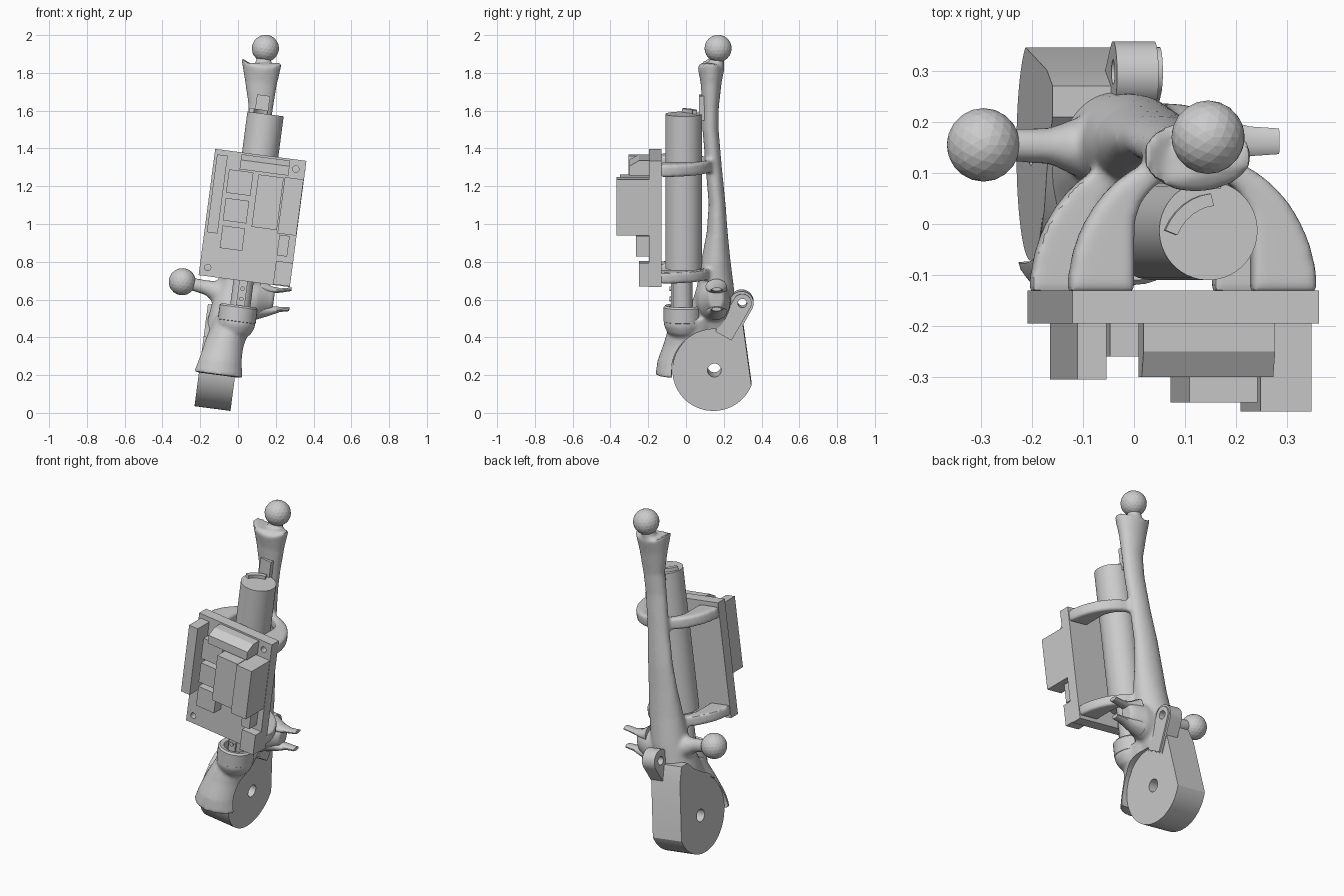
import bpy, bmesh
from math import sin, cos, pi, radians
from mathutils import Vector, Matrix

if "Cube" in bpy.data.objects:
    bpy.data.objects.remove(bpy.data.objects["Cube"])

TILT = radians(7.5)          # the whole assembly leans to the right
CX = -0.062                  # shared axis of actuator, cup and board
parts = []


def make(name, bm, smooth=None):
    bmesh.ops.recalc_face_normals(bm, faces=bm.faces)
    me = bpy.data.meshes.new(name)
    bm.to_mesh(me)
    bm.free()
    ob = bpy.data.objects.new(name, me)
    bpy.context.collection.objects.link(ob)
    parts.append(ob)
    if smooth:
        shade(ob, smooth)
    return ob


def select(ob):
    bpy.ops.object.select_all(action='DESELECT')
    ob.select_set(True)
    bpy.context.view_layer.objects.active = ob


def shade(ob, angle):
    select(ob)
    bpy.ops.object.shade_smooth_by_angle(angle=radians(angle))


def apply_all(ob):
    select(ob)
    for m in list(ob.modifiers):
        bpy.ops.object.modifier_apply(modifier=m.name)


def cut(ob, cutter):
    m = ob.modifiers.new("cut", 'BOOLEAN')
    m.operation, m.object, m.solver = 'DIFFERENCE', cutter, 'EXACT'
    apply_all(ob)
    cutter.hide_render = True
    parts.remove(cutter)
    bpy.data.objects.remove(cutter)


def bridge(bm, rings):
    n = len(rings[0])
    for a, b in zip(rings, rings[1:]):
        for i in range(n):
            bm.faces.new((a[i], a[(i + 1) % n], b[(i + 1) % n], b[i]))
    bm.faces.new(rings[0][::-1])
    bm.faces.new(rings[-1])


def loft(bm, axis, sections, n=24):
    """Ellipses (t, c1, c2, r1, r2[, end lift]) stacked along axis Z or X."""
    rings = []
    for t, c1, c2, r1, r2, *lift in sections:
        ring = []
        for i in range(n):
            a = 2 * pi * (i + .5) / n
            u, v = c1 + r1 * cos(a), c2 + r2 * sin(a)
            w = t + (lift[0] * cos(a) ** 2 if lift else 0)
            ring.append(bm.verts.new((u, v, w) if axis == 'Z' else (w, u, v)))
        rings.append(ring)
    bridge(bm, rings)


def prism(bm, axis, pts, lo, hi):
    bridge(bm, [[bm.verts.new((p, q, h) if axis == 'Z' else (h, p, q)) for p, q in pts]
                for h in (lo, hi)])


def rod(name, axis, c1, c2, r, lo, hi, n=32):
    bm = bmesh.new()
    loft(bm, axis, [(lo, c1, c2, r, r), (hi, c1, c2, r, r)], n)
    return make(name, bm, 35)


def box(name, x, z, w, h, y0, y1, chamfer=0):
    bm = bmesh.new()
    c = chamfer
    prism(bm, 'X', [(y1, z - h / 2), (y1, z + h / 2), (y0 + c, z + h / 2),
                    (y0, z + h / 2 - c * .6), (y0, z - h / 2)] if c else
          [(y1, z - h / 2), (y1, z + h / 2), (y0, z + h / 2), (y0, z - h / 2)],
          x - w / 2, x + w / 2)
    return make(name, bm)


def ball(name, pos):
    bm = bmesh.new()
    bmesh.ops.create_icosphere(bm, subdivisions=3, radius=.072, matrix=Matrix.Translation(pos))
    return make(name, bm)


# organic frame: spine, front skirt, ball arm, clip root, brackets
bm = bmesh.new()
loft(bm, 'Z', [(.34, -.135, .13, .098, .17), (.42, -.13, .13, .1, .16), (.52, -.11, .135, .108, .125),
               (.65, -.09, .155, .108, .1), (.8, -.085, .158, .1, .078), (.95, -.088, .165, .088, .056),
               (1.1, -.09, .165, .077, .045), (1.3, -.09, .147, .066, .043), (1.5, -.09, .13, .064, .043),
               (1.62, -.092, .13, .066, .044), (1.75, -.108, .133, .086, .056),
               (1.83, -.12, .133, .11, .072, .04)])
loft(bm, 'Z', [(.185, -.129, -.035, .138, .127), (.26, -.128, -.03, .122, .122),
               (.35, -.12, 0, .108, .12), (.42, -.105, .03, .1, .13), (.5, -.09, .06, .095, .12)])
loft(bm, 'X', [(-.1, .15, .59, .09, .11), (-.19, .15, .615, .06, .065),
               (-.25, .153, .635, .036, .04), (-.36, .155, .648, .032, .032)])
loft(bm, 'X', [(-.08, .14, .59, .1, .13), (.02, .15, .6, .085, .1),
               (.08, .16, .615, .055, .075), (.11, .16, .62, .04, .06)])
loft(bm, 'Z', [(1.8, -.11, .155, .05, .045), (1.9, -.108, .168, .035, .035)])
arch = [(-.058 + .245 * cos(a), -.135 + .275 * sin(a)) for a in [pi * i / 24 for i in range(25)]]
inner = [(-.058 - .116 * cos(a), -.01 + .112 * sin(a)) for a in [pi * i / 16 for i in range(17)]]
arch += [(-.174, -.135)] + inner + [(.058, -.135)]
for z, h in ((1.315, .034), (.742, .03)):
    prism(bm, 'Z', arch, z - h, z + h)
# solid bulb that carries the rod cup
loft(bm, 'Z', [(.39, CX - .01, -.01, .05, .05), (.42, CX - .01, -.015, .085, .085),
               (.46, CX - .008, -.018, .1, .1), (.5, CX - .008, -.018, .1, .1)])
frame = make("frame", bm)
m = frame.modifiers.new("fuse", 'REMESH')
m.mode, m.voxel_size = 'VOXEL', .01
m = frame.modifiers.new("soften", 'SMOOTH')
m.factor, m.iterations = .5, 7
apply_all(frame)
cut(frame, rod("wheel_clearance", 'X', .145, .222, .222, -.5, .3, 64))
shade(frame, 40)

# rim of the rod cup
bm = bmesh.new()
rim = [(.085, .47), (.101, .48), (.101, .555), (.092, .565), (.07, .56), (.065, .49)]
rings = [[bm.verts.new((CX - .008 + r * cos(2 * pi * i / 32), -.018 + r * sin(2 * pi * i / 32), z))
          for r, z in rim] for i in range(32)]
for i in range(32):
    a, b = rings[i], rings[(i + 1) % 32]
    for j in range(6):
        k = (j + 1) % 6
        bm.faces.new((a[j], a[k], b[k], b[j]))
make("rod_cup", bm, 40)

# rounded bottom joint with axle hole
pts = [(.145 + .217 * cos(a), .222 + .217 * sin(a))
       for a in [radians(-22 - 220 * i / 40) for i in range(41)]]
pts += [(-.02, .375), (.03, .425), (.1, .46), (.16, .5), (.21, .55), (.27, .55), (.302, .46)]
bm = bmesh.new()
prism(bm, 'X', pts, -.233, -.041)
joint = make("bottom_joint", bm)
cut(joint, rod("axle_hole", 'X', .15, .222, .036, -.4, .2))
shade(joint, 30)


# back lug and its link plate
def tongue(name, r, y, z, lo, hi):
    d = Vector((-.1, -.175))
    p = d.normalized()
    s = Vector((-p.y, p.x))
    c = Vector((y, z))
    pts = [c + r * (s * cos(a) - p * sin(a)) for a in [pi * i / 16 for i in range(17)]]
    pts += [c + d - s * r, c + d + s * r]
    bm = bmesh.new()
    prism(bm, 'X', pts, lo, hi)
    ob = make(name, bm)
    cut(ob, rod("pin_hole", 'X', .298, .582, .024, -.3, .2, 24))
    shade(ob, 30)


tongue("back_lug", .064, .294, .58, -.118, -.036)
tongue("link_plate", .049, .298, .582, -.06, -.026)

# side clip prongs
bm = bmesh.new()
loft(bm, 'X', [(.03, .16, .55, .06, .05), (.1, .16, .558, .04, .026),
               (.15, .162, .572, .03, .014), (.198, .162, .58, .026, .011)], 12)
loft(bm, 'X', [(.03, .16, .67, .06, .05), (.09, .16, .668, .045, .02),
               (.14, .162, .672, .03, .012), (.196, .162, .686, .026, .01)], 12)
make("clip_prongs", bm, 40)

# ball ends
ball("side_ball", (-.383, .155, .65))
ball("top_ball", (-.108, .17, 1.932))

# actuator
rod("actuator_cylinder", 'Z', CX, -.013, .097, .765, 1.588, 48)
rod("actuator_rod", 'Z', CX, -.02, .054, .48, .78)
box("rod_strip", CX, .63, .045, .26, -.08, -.06)
for z in (.6, .655):
    o = rod("strip_pin", 'Z', 0, 0, .012, 0, .01, 16)
    o.data.transform(Matrix.Translation((CX, -.078, z)) @ Matrix.Rotation(pi / 2, 4, 'X'))
bm = bmesh.new()
outer = [(.02 + .11 * cos(a), -.065 + .125 * sin(a)) for a in [radians(95 + 10 * i) for i in range(7)]]
strip = [(p - .07, q) for p, q in outer] + [(p * .8 - .062, q * .8 - .012) for p, q in outer[::-1]]
prism(bm, 'Z', strip, 1.58, 1.608)
make("cylinder_top_strip", bm)
box("spine_tab", -.085, 1.62, .07, .13, .07, .11)

# circuit board with mounting holes
board = box("circuit_board", -.0585, 1.033, .487, .674, -.195, -.13)
for x, z in ((.135, 1.32), (-.26, .742)):
    c = rod("mount_hole", 'Z', 0, 0, .017, -.2, .2, 20)
    c.data.transform(Matrix.Translation((x, -.16, z)) @ Matrix.Rotation(pi / 2, 4, 'X'))
    cut(board, c)

# board components: name, x, z, width, height, front y, chamfer
for name, x, z, w, h, y, c in (
        ("left_header", -.26, 1.135, .057, .415, -.305, 0),
        ("top_connector", -.03, 1.32, .26, .08, -.3, .05),
        ("tall_module", .01, 1.126, .135, .28, -.35, 0),
        ("edge_module", .133, 1.12, .1, .3, -.367, 0),
        ("small_relay", .122, .909, .055, .11, -.265, 0),
        ("corner_plug", .14, .762, .09, .125, -.25, 0),
        ("chip_upper", -.15, 1.21, .13, .125, -.26, 0),
        ("chip_middle", -.15, 1.06, .125, .12, -.26, 0),
        ("chip_lower", -.15, .913, .12, .12, -.26, 0)):
    box(name, x, z, w, h, y, -.19, c)

# lean everything
for ob in parts:
    ob.rotation_euler = (0, TILT, 0)
